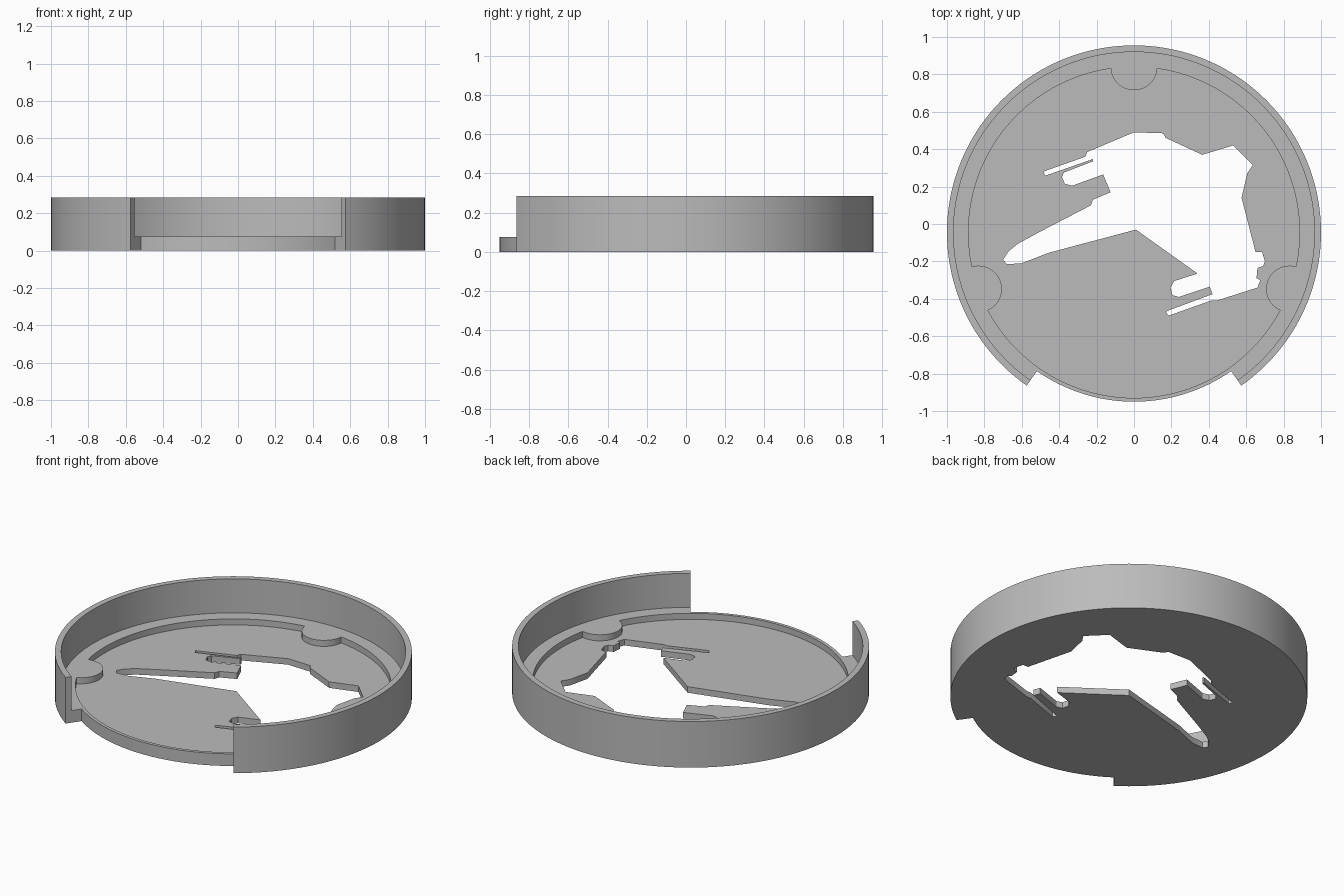
import bpy
import bmesh
from math import cos, sin, radians, pi
from mathutils import Vector

CENTRE = Vector((0, -0.045))
FLOOR, LEDGE, TOP = 0.0375, 0.075, 0.285
BASE_R, WALL_R = 0.905, 1.0
OPEN_START, OPEN_END = 235, 305      # angular range of the front gap in the wall

if "Cube" in bpy.data.objects:
    bpy.data.objects.remove(bpy.data.objects["Cube"], do_unlink=True)


def arc(centre, radius, start, end, steps):
    """Points along an arc, both ends included, angles in degrees."""
    span = end - start
    return [centre + radius * Vector((cos(radians(start + span * i / steps)),
                                      sin(radians(start + span * i / steps))))
            for i in range(steps + 1)]


def circle(centre, radius, steps):
    return arc(centre, radius, 0, 360, steps)[:-1]


def prism(name, outline, bottom, top):
    """Solid made by raising a flat outline."""
    bm = bmesh.new()
    face = bm.faces.new([bm.verts.new((p[0], p[1], bottom)) for p in outline])
    raised = bmesh.ops.extrude_face_region(bm, geom=[face])["geom"]
    verts = [v for v in raised if isinstance(v, bmesh.types.BMVert)]
    bmesh.ops.translate(bm, verts=verts, vec=(0, 0, top - bottom))
    bmesh.ops.recalc_face_normals(bm, faces=bm.faces)
    mesh = bpy.data.meshes.new(name)
    bm.to_mesh(mesh)
    bm.free()
    obj = bpy.data.objects.new(name, mesh)
    bpy.context.collection.objects.link(obj)
    return obj


def cut(target, cutter):
    """Subtract the cutter from the target and discard the cutter."""
    cutter.hide_render = True
    mod = target.modifiers.new("cut", "BOOLEAN")
    mod.operation = "DIFFERENCE"
    mod.solver = "EXACT"
    mod.object = cutter
    bpy.context.view_layer.update()
    graph = bpy.context.evaluated_depsgraph_get()
    result = bpy.data.meshes.new_from_object(target.evaluated_get(graph))
    target.modifiers.clear()
    target.data = result
    bpy.data.objects.remove(cutter, do_unlink=True)


# Tray body: full-radius outline, stepped inwards across the front gap
outline = (arc(CENTRE, WALL_R, OPEN_END - 360, OPEN_START, 116)
           + arc(CENTRE, BASE_R, OPEN_START, OPEN_END, 32))
tray = prism("round_tray", outline, 0, TOP)

# Hollow inside the tall wall, which leaves the ledge
cut(tray, prism("wall_hollow", circle(CENTRE, 0.965, 144), LEDGE, TOP + 0.1))

# Shallow floor recess, keeping three round pads attached to the ledge
recess = prism("floor_recess", circle(CENTRE, 0.885, 144), FLOOR, LEDGE + 0.05)
for angle in (90, 200, 340):
    pad_centre = arc(CENTRE, 0.885, angle, angle, 1)[0]
    cut(recess, prism("pad", circle(pad_centre, 0.125, 40), 0, TOP))
cut(tray, recess)

# Outline of the floor opening, clockwise, in hundredths of a unit
upper_edge = [(0, 49), (15.5, 48.5), (17, 46), (36.5, 37), (53, 42),
              (63.5, 31.5), (60.5, 27), (57.5, 14), (65, -15)]
right_tip = [(68.5, -15), (70, -20), (69, -22.5), (66, -23.5), (65.5, -29),
             (67.5, -30), (66, -34), (44, -41), (41, -41)]
lower_slots = [(18.5, -49), (17, -47), (19, -46), (42, -37.5), (40.5, -33.5),
               (24, -39), (20.5, -38), (19.5, -34), (21.5, -30.5), (34, -26.5)]
long_arm = [(1, -3), (-46, -15.5), (-60, -21), (-68, -21.5), (-70, -19),
            (-67, -14.5), (-62, -10.5), (-50, -4), (-23, 10), (-22, 13)]
upper_slots = [(-12.5, 17), (-16.5, 26.5), (-33, 20.5), (-37, 21.5), (-38.5, 25),
               (-37.5, 27.5), (-22, 33.5), (-22, 34.7), (-47.5, 25.8),
               (-48.5, 28), (-26, 36), (-25, 38.5)]
opening = [Vector(p) / 100 for p in
           upper_edge + right_tip + lower_slots + long_arm + upper_slots]
cut(tray, prism("floor_opening", opening, -0.1, TOP))

# One plain grey for the whole tray
grey = bpy.data.materials.new("plain_grey")
grey.use_nodes = True
colour = (0.5, 0.5, 0.5, 1)
grey.diffuse_color = colour
grey.node_tree.nodes["Principled BSDF"].inputs["Base Color"].default_value = colour
tray.data.materials.clear()
tray.data.materials.append(grey)
for face in tray.data.polygons:
    face.material_index = 0

# Smooth round walls with crisp edges
bpy.ops.object.select_all(action="DESELECT")
tray.select_set(True)
bpy.context.view_layer.objects.active = tray
bpy.ops.object.shade_smooth_by_angle(angle=pi / 6)
